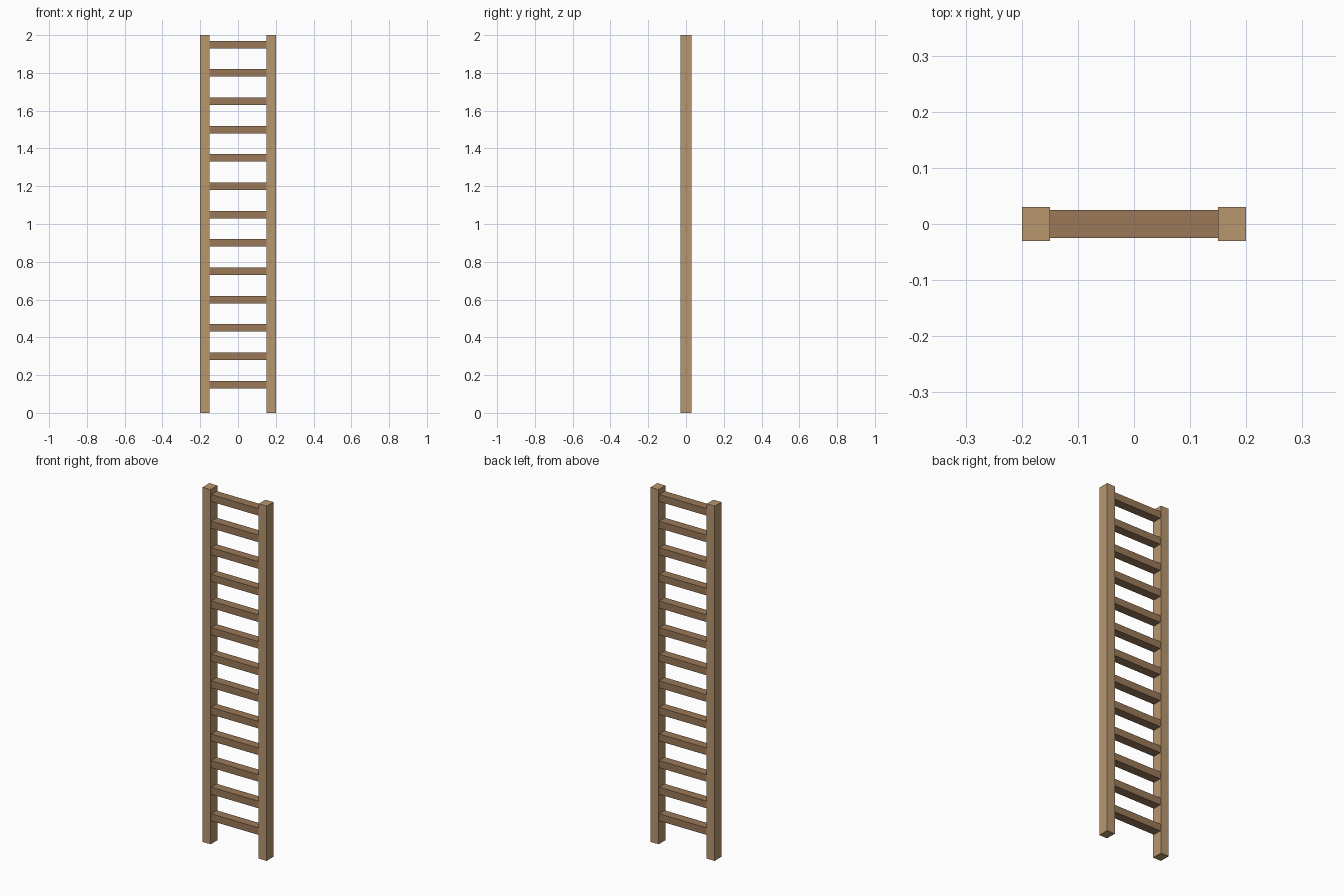
import bpy

if "Cube" in bpy.data.objects:
    bpy.data.objects.remove(bpy.data.objects["Cube"])

HEIGHT = 2.0
RAIL_W, RAIL_D = 0.05, 0.06
RAIL_X = 0.175
RUNG_L, RUNG_D, RUNG_H = 0.30, 0.05, 0.04
RUNG_COUNT, RUNG_STEP = 13, 0.15


def material(name, color):
    mat = bpy.data.materials.new(name)
    mat.diffuse_color = color
    mat.use_nodes = True
    mat.node_tree.nodes["Principled BSDF"].inputs["Base Color"].default_value = mat.diffuse_color
    return mat


def box(name, location, size, mat):
    bpy.ops.mesh.primitive_cube_add(size=1, location=location)
    obj = bpy.context.object
    obj.name = name
    obj.scale = size
    bpy.ops.object.transform_apply(location=False, rotation=False, scale=True)
    obj.data.materials.append(mat)
    return obj


light_wood = material("light_wood", (0.48, 0.31, 0.16, 1))
dark_wood = material("dark_wood", (0.32, 0.19, 0.095, 1))

# Two upright side rails
for side, sign in (("left", -1), ("right", 1)):
    box(f"{side}_rail", (sign * RAIL_X, 0, HEIGHT / 2),
        (RAIL_W, RAIL_D, HEIGHT), light_wood)

# Evenly spaced rungs between the rails
for i in range(RUNG_COUNT):
    box(f"rung_{i + 1}", (0, 0, RUNG_STEP * (i + 1)),
        (RUNG_L, RUNG_D, RUNG_H), dark_wood)
